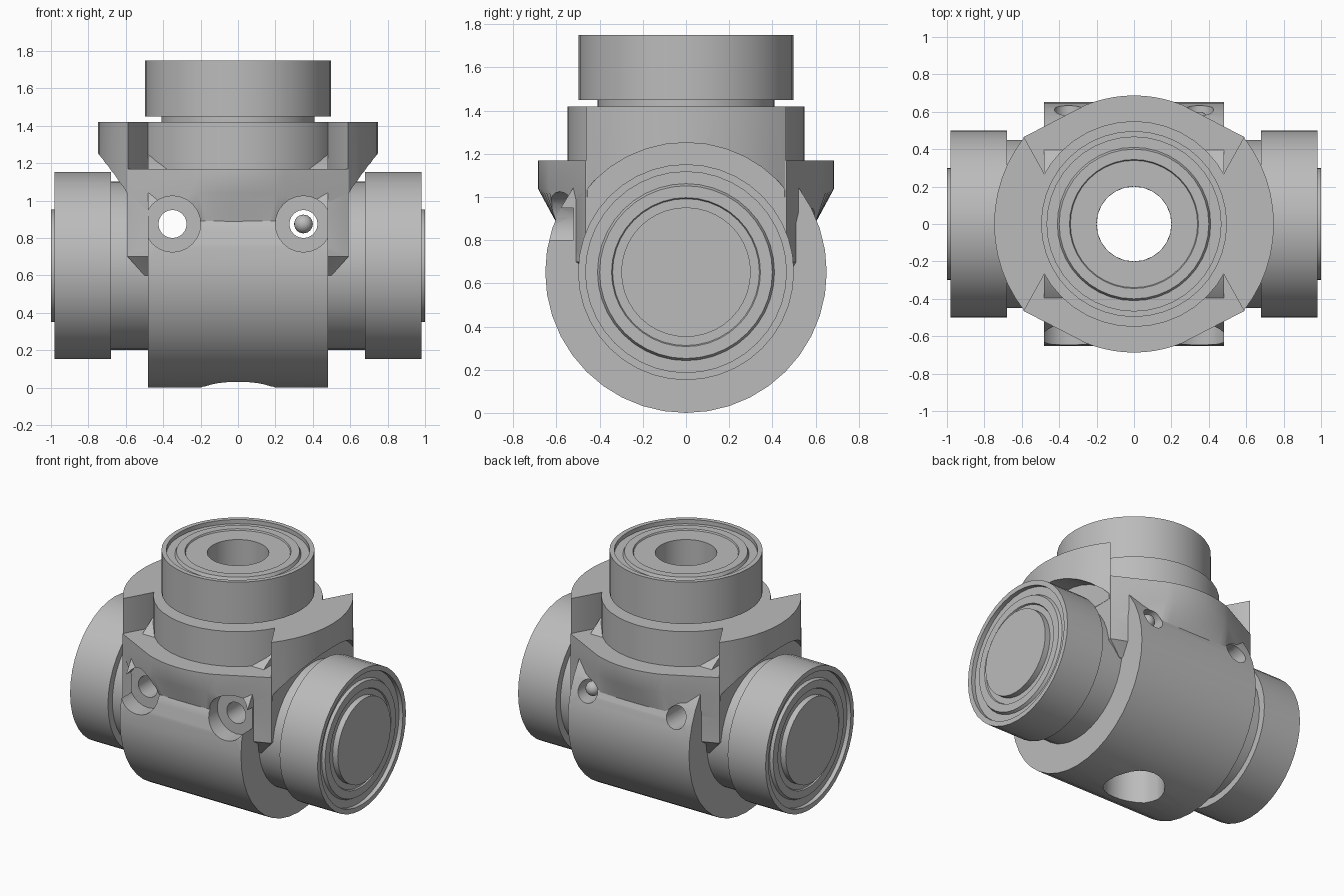
import bpy, bmesh, math
from mathutils import Matrix, Vector

if "Cube" in bpy.data.objects:
    bpy.data.objects.remove(bpy.data.objects["Cube"], do_unlink=True)

AXIS_Z = 0.652  # height of the horizontal axis
grey = bpy.data.materials.new("plain_grey")
grey.use_nodes = True
grey.diffuse_color = (0.5, 0.5, 0.5, 1)
grey.node_tree.nodes["Principled BSDF"].inputs["Base Color"].default_value = (0.5, 0.5, 0.5, 1)


def finish(name, bm, matrix=None, cutters=(), helper=False):
    """Turn a bmesh into a named object, cut it and shade it."""
    if matrix:
        bm.transform(matrix)
    bmesh.ops.recalc_face_normals(bm, faces=bm.faces[:])
    mesh = bpy.data.meshes.new(name)
    bm.to_mesh(mesh)
    bm.free()
    mesh.materials.append(grey)
    obj = bpy.data.objects.new(name, mesh)
    bpy.context.collection.objects.link(obj)
    if helper:
        obj.hide_render = True
        obj.hide_set(True)
        return obj
    for cutter in cutters:
        mod = obj.modifiers.new("cut", "BOOLEAN")
        mod.operation, mod.solver, mod.object = "DIFFERENCE", "EXACT", cutter
    if cutters:
        graph = bpy.context.evaluated_depsgraph_get()
        obj.data = bpy.data.meshes.new_from_object(obj.evaluated_get(graph))
        obj.modifiers.clear()
    bpy.ops.object.select_all(action="DESELECT")
    obj.select_set(True)
    bpy.context.view_layer.objects.active = obj
    bpy.ops.object.shade_smooth_by_angle(angle=math.radians(30))
    return obj


def lathe(profile, sides=40, closed=False):
    """Revolve (radius, height) points around z; ends are capped on the axis."""
    bm = bmesh.new()
    rings = [[bm.verts.new((r * math.cos(a), r * math.sin(a), h))
              for a in (math.tau * i / sides for i in range(sides))] for r, h in profile]
    pairs = list(zip(rings, rings[1:] + rings[:1])) if closed else list(zip(rings, rings[1:]))
    for lower, upper in pairs:
        for i in range(sides):
            j = (i + 1) % sides
            bm.faces.new((lower[i], lower[j], upper[j], upper[i]))
    if not closed:
        bm.faces.new(rings[0])
        bm.faces.new(rings[-1])
    return bm


def loft(levels):
    """Stack matching outlines given as (height, points)."""
    bm = bmesh.new()
    rings = [[bm.verts.new((x, y, z)) for x, y in pts] for z, pts in levels]
    for lower, upper in zip(rings, rings[1:]):
        for i in range(len(lower)):
            j = (i + 1) % len(lower)
            bm.faces.new((lower[i], lower[j], upper[j], upper[i]))
    bm.faces.new(rings[0])
    bm.faces.new(rings[-1])
    return bm


def along_x(side=1):
    return Matrix.Translation((0, 0, AXIS_Z)) @ Matrix.Rotation(side * math.pi / 2, 4, "Y")


def along_y(x, z):
    return Matrix.Translation((x, 0, z)) @ Matrix.Rotation(math.pi / 2, 4, "X")


# Cutters: vertical bore, stepped pin holes, clearance round each side collar
cutters = [finish("bore_cutter", lathe([(0.2, -0.5), (0.2, 2)], 24), helper=True)]
for x in (-0.35, 0.35):
    profile = [(0.075, -1), (0.075, 0.52), (0.15, 0.52), (0.15, 1)]
    cutters.append(finish("pin_hole_cutter", lathe(profile, 24), along_y(x, 0.875), helper=True))

# Main horizontal barrel
finish("barrel", lathe([(AXIS_Z, -0.48), (AXIS_Z, 0.48)]), along_x(), cutters)

# Shoulder block that carries the top flange
quarter = [(0.59, 0.465)]
quarter += [(0.687 * math.cos(a), 0.687 * math.sin(a))
            for a in (math.radians(d) for d in range(68, 113, 4))]
quarter += [(-0.59, 0.465)]
outline = quarter + [(-x, -y) for x, y in quarter]


def limited(y_max, x_max=1):
    return [(max(-x_max, min(x_max, x)), max(-y_max, min(y_max, y))) for x, y in outline]


finish("shoulder", loft([(0.6, limited(0.45, 0.5)), (0.7, limited(0.6)), (0.88, limited(0.6)),
                         (1.04, outline), (1.17, outline)]), None, cutters)

# Side ears and stepped side collars
for side, label in ((1, "left"), (-1, "right")):
    clearance = finish("clearance_cutter", lathe([(0.6, 0.592), (0.6, 0.9)]), along_x(side), helper=True)
    reach = math.atan2(0.465, 0.59)
    ear = [(0.48, -0.27)]
    ear += [(0.748 * math.cos(a), 0.748 * math.sin(a))
            for a in (reach * (i / 6 - 1) for i in range(13))]
    ear += [(0.48, 0.27)]
    ear = [(side * x, y) for x, y in ear]
    finish(label + "_ear", loft([(1.0, ear), (1.42, ear)]), None, [clearance])
    finish(label + "_collar", lathe([
        (0.45, 0.47), (0.45, 0.68), (0.5, 0.68), (0.5, 0.98), (0.465, 0.98), (0.465, 0.95),
        (0.41, 0.95), (0.4, 0.97), (0.345, 0.97), (0.34, 0.96), (0.3, 0.96), (0.3, 1.0)]),
        along_x(side))

# Top flange drum, neck and collar, open through the middle
finish("top_collar", lathe([
    (0.2, 1.16), (0.55, 1.16), (0.55, 1.42), (0.41, 1.42), (0.41, 1.45), (0.497, 1.45),
    (0.497, 1.75), (0.465, 1.75), (0.465, 1.72), (0.41, 1.72), (0.4, 1.74), (0.345, 1.74),
    (0.34, 1.73), (0.2, 1.73)], closed=True))

# Small ball inside one pin hole
bm = bmesh.new()
bmesh.ops.create_uvsphere(bm, u_segments=20, v_segments=12, radius=0.05)
finish("detent_ball", bm, Matrix.Translation((0.35, 0.55, 0.875)))
